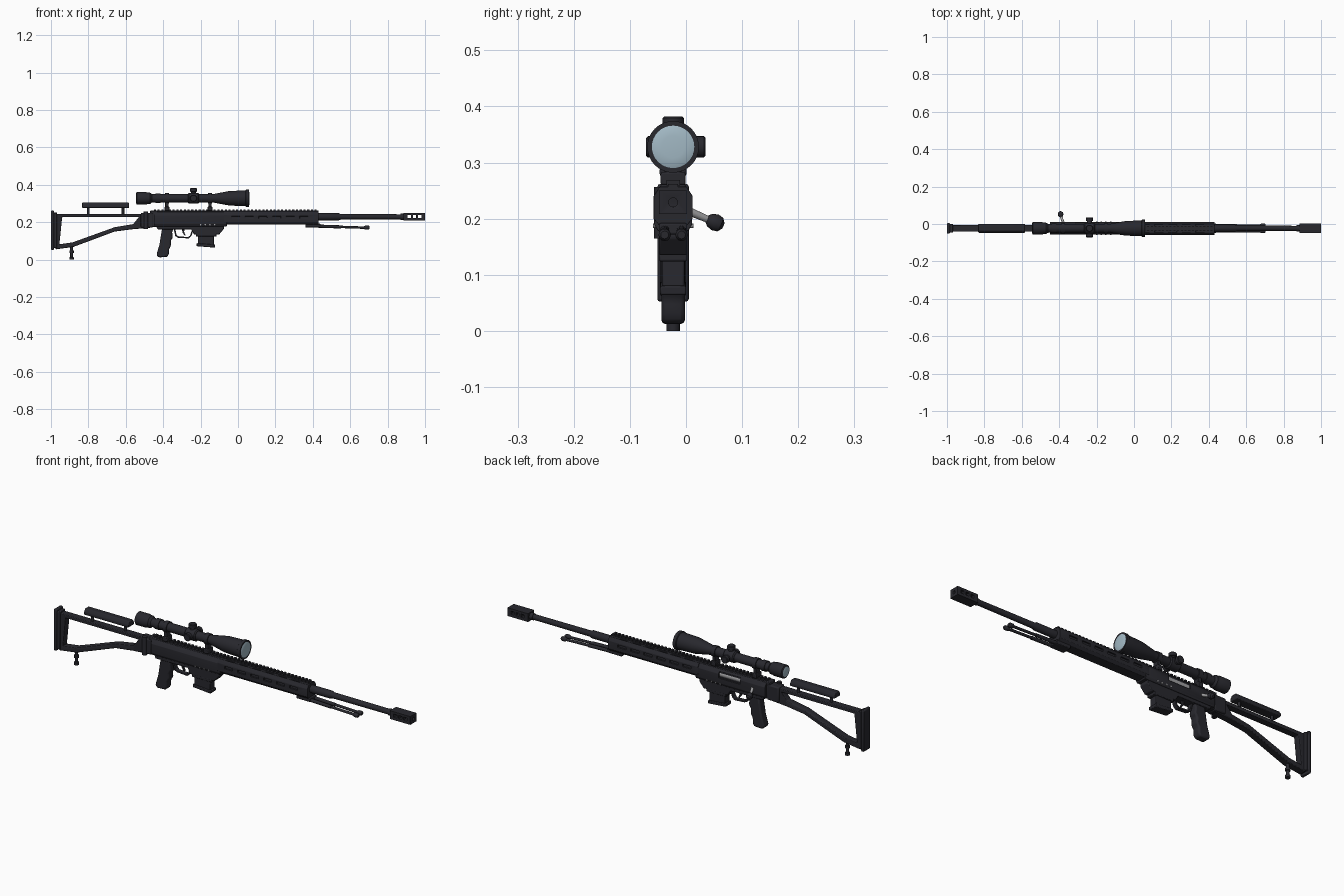
import bpy, bmesh, math
from mathutils import Vector, Matrix

if "Cube" in bpy.data.objects:
    bpy.data.objects.remove(bpy.data.objects["Cube"])

CY = -0.023  # centre plane of the rifle


def material(name, rgb, rough=0.6):
    m = bpy.data.materials.new(name)
    m.use_nodes = True
    m.diffuse_color = (*rgb, 1)
    b = m.node_tree.nodes["Principled BSDF"]
    b.inputs["Base Color"].default_value = (*rgb, 1)
    b.inputs["Roughness"].default_value = rough
    return m


BLACK = material("matte black", (0.021, 0.021, 0.027))
STEEL = material("bare steel", (0.36, 0.36, 0.37))
GLASS = material("lens blue", (0.36, 0.48, 0.55))


def finish(name, bm, mat=BLACK, bevel=0.0, smooth=True):
    bmesh.ops.recalc_face_normals(bm, faces=bm.faces)
    me = bpy.data.meshes.new(name)
    bm.to_mesh(me)
    bm.free()
    me.materials.append(mat)
    ob = bpy.data.objects.new(name, me)
    bpy.context.collection.objects.link(ob)
    if bevel:
        mod = ob.modifiers.new("edge", "BEVEL")
        mod.width, mod.segments, mod.limit_method = bevel, 2, "ANGLE"
    if smooth:
        bpy.ops.object.select_all(action="DESELECT")
        ob.select_set(True)
        bpy.context.view_layer.objects.active = ob
        bpy.ops.object.shade_smooth_by_angle(angle=math.radians(35))
    return ob


def add_box(bm, x0, x1, y0, y1, z0, z1):
    m = Matrix.Translation(((x0 + x1) / 2, (y0 + y1) / 2, (z0 + z1) / 2))
    bmesh.ops.create_cube(bm, size=1, matrix=m @ Matrix.Diagonal((x1 - x0, y1 - y0, z1 - z0, 1)))


def box(name, x0, x1, w, z0, z1, y=CY, mat=BLACK, bevel=0.003):
    bm = bmesh.new()
    add_box(bm, x0, x1, y - w / 2, y + w / 2, z0, z1)
    return finish(name, bm, mat, bevel)


def prism(name, pts, w, axis="y", start=0, bevel=0.003, y=CY):
    """Extrude an (x, z) outline across y, or a (y, z) outline along x."""
    bm = bmesh.new()
    if axis == "y":
        vs = [bm.verts.new((a, y - w / 2, b)) for a, b in pts]
        d = (0, w, 0)
    else:
        vs = [bm.verts.new((start, y + a, b)) for a, b in pts]
        d = (w, 0, 0)
    f = bm.faces.new(vs)
    r = bmesh.ops.extrude_face_region(bm, geom=[f])
    bmesh.ops.translate(bm, vec=d, verts=[v for v in r["geom"] if isinstance(v, bmesh.types.BMVert)])
    return finish(name, bm, BLACK, bevel)


def lathe(name, prof, origin, direction=(1, 0, 0), mat=BLACK, n=24):
    """Revolve (distance, radius) pairs about a line."""
    bm = bmesh.new()
    rot = Vector((0, 0, 1)).rotation_difference(Vector(direction)).to_matrix()
    rings = []
    for t, r in prof:
        rings.append([bm.verts.new(Vector(origin) + rot @ Vector(
            (r * math.cos(i * math.tau / n), r * math.sin(i * math.tau / n), t))) for i in range(n)])
    for a, b in zip(rings, rings[1:]):
        for i in range(n):
            bm.faces.new((a[i], a[(i + 1) % n], b[(i + 1) % n], b[i]))
    bm.faces.new(rings[0])
    bm.faces.new(rings[-1])
    return finish(name, bm, mat)


def rod(name, a, b, r, mat=BLACK, r2=None, n=16):
    d = Vector(b) - Vector(a)
    return lathe(name, [(0, r), (d.length, r2 or r)], a, d, mat, n)


def cut(ob, cutter):
    """Subtract the cutter ahead of the edge bevel, then discard it."""
    cutter.hide_render = True
    mod = ob.modifiers.new("cut", "BOOLEAN")
    mod.object, mod.operation, mod.solver = cutter, "DIFFERENCE", "EXACT"
    bpy.context.view_layer.objects.active = ob
    bpy.ops.object.modifier_move_to_index(modifier="cut", index=0)
    bpy.ops.object.modifier_apply(modifier="cut")
    bpy.data.objects.remove(cutter)


# Skeleton stock
stock = prism("stock_frame", [(-0.975, 0.245), (-0.5, 0.245), (-0.47, 0.17), (-0.56, 0.163), (-0.66, 0.15),
                              (-0.88, 0.068), (-0.975, 0.055)], 0.036)
cut(stock, prism("stock_opening", [(-0.94, 0.228), (-0.53, 0.228), (-0.56, 0.19), (-0.66, 0.173),
                                   (-0.885, 0.092), (-0.955, 0.082)], 0.2, bevel=0))
box("butt_pad", -1.0, -0.984, 0.056, 0.052, 0.262, bevel=0.005)
box("butt_plate", -0.986, -0.968, 0.046, 0.062, 0.252)

# Rear monopod
lathe("monopod", [(0, 0.012), (0.012, 0.012), (0.014, 0.007), (0.035, 0.007), (0.036, 0.012),
                  (0.048, 0.012), (0.05, 0.008), (0.075, 0.008)], (-0.89, CY, 0), (0, 0, 1), n=16)

# Cheek rest on two posts
prism("cheek_rest", [(-0.024, 0.276), (0.024, 0.276), (0.024, 0.29), (0.014, 0.305), (-0.014, 0.305),
                     (-0.024, 0.29)], 0.25, "x", -0.833, 0.004)
for i, x in enumerate((-0.8, -0.615)):
    rod(f"cheek_post_{i + 1}", (x, CY, 0.235), (x, CY, 0.28), 0.007)

# Folding hinge
box("hinge_block", -0.52, -0.455, 0.05, 0.172, 0.25, bevel=0.006)
rod("hinge_pin", (-0.492, CY - 0.022, 0.165), (-0.492, CY - 0.022, 0.256), 0.012)
box("rear_tang", -0.47, -0.43, 0.044, 0.175, 0.262)

# Receiver with ejection port
receiver = prism("receiver", [(-0.027, 0.178), (0.027, 0.178), (0.034, 0.19), (0.034, 0.236), (0.02, 0.256),
                              (-0.02, 0.256), (-0.034, 0.236), (-0.034, 0.19)], 0.39, "x", -0.45, 0.002)
cut(receiver, box("port_cutter", -0.31, -0.19, 0.04, 0.215, 0.246, y=0.022, bevel=0))
rod("bolt_body", (-0.32, CY + 0.012, 0.23), (-0.18, CY + 0.012, 0.23), 0.0155, STEEL)
prism("lower_receiver", [(-0.44, 0.185), (-0.075, 0.185), (-0.075, 0.165), (-0.1, 0.135), (-0.235, 0.135),
                         (-0.25, 0.162), (-0.43, 0.162)], 0.05)

# Bolt handle
rod("bolt_handle", (-0.372, -0.01, 0.22), (-0.392, 0.045, 0.196), 0.008, STEEL, 0.006)
lathe("bolt_knob", [(0, 0.006), (0.006, 0.012), (0.016, 0.0155), (0.026, 0.0135), (0.032, 0.006)],
      (-0.39, 0.037, 0.2), (-0.15, 0.9, -0.4), n=16)

# Small pins on both sides of the lower receiver
for i, x in enumerate((-0.2, -0.175, -0.15, -0.125)):
    rod(f"receiver_pin_{i + 1}", (x, CY - 0.036, 0.187), (x, CY + 0.036, 0.187), 0.004, STEEL, n=8)

# Pistol grip with finger swells
prism("pistol_grip", [(-0.405, 0.17), (-0.345, 0.17), (-0.352, 0.145), (-0.348, 0.12), (-0.36, 0.1),
                      (-0.358, 0.075), (-0.37, 0.055), (-0.37, 0.03), (-0.378, 0.014), (-0.425, 0.012),
                      (-0.436, 0.026), (-0.42, 0.08), (-0.412, 0.13)], 0.042, bevel=0.007)

# Trigger and guard
guard = prism("trigger_guard", [(-0.345, 0.168), (-0.235, 0.168), (-0.25, 0.125), (-0.262, 0.113),
                                (-0.32, 0.117), (-0.335, 0.125)], 0.022, bevel=0.001)
cut(guard, prism("guard_opening", [(-0.335, 0.162), (-0.245, 0.162), (-0.257, 0.128), (-0.266, 0.121),
                                   (-0.318, 0.124), (-0.328, 0.131)], 0.1, bevel=0))
prism("trigger", [(-0.3, 0.166), (-0.286, 0.166), (-0.288, 0.148), (-0.28, 0.13), (-0.286, 0.129),
                  (-0.297, 0.145)], 0.01, bevel=0.001)

# Magazine
prism("magazine", [(-0.215, 0.15), (-0.13, 0.15), (-0.128, 0.078), (-0.215, 0.086)], 0.04)
prism("magazine_floor", [(-0.222, 0.088), (-0.122, 0.08), (-0.123, 0.064), (-0.222, 0.072)], 0.046)
box("magazine_lip", -0.225, -0.115, 0.05, 0.124, 0.14)

# Handguard with long vent slots on the sides and top
hand = prism("handguard", [(-0.024, 0.187), (0.024, 0.187), (0.035, 0.2), (0.035, 0.24), (0.024, 0.257),
                           (-0.024, 0.257), (-0.035, 0.24), (-0.035, 0.2)], 0.505, "x", -0.075, 0.002)
bm = bmesh.new()
for i in range(6):
    x = -0.035 + i * 0.073
    for side in (-1, 1):
        y = CY + side * 0.035
        add_box(bm, x, x + 0.045, y - 0.007, y + 0.007, 0.219, 0.232)
        y = CY + side * 0.018
        add_box(bm, x, x + 0.045, y - 0.004, y + 0.004, 0.249, 0.27)
cut(hand, finish("slot_cutters", bm))

# Toothed top rail
bm = bmesh.new()
add_box(bm, -0.45, 0.43, CY - 0.009, CY + 0.009, 0.25, 0.262)
for i in range(44):
    x = -0.45 + i * 0.02
    add_box(bm, x, x + 0.011, CY - 0.012, CY + 0.012, 0.259, 0.269)
finish("top_rail", bm, smooth=False)

# Barrel and muzzle brake with through ports
lathe("barrel", [(0, 0.019), (0.14, 0.019), (0.15, 0.0145), (0.49, 0.0135)], (0.4, CY, 0.229))
brake = box("muzzle_brake", 0.885, 1.0, 0.05, 0.208, 0.25, bevel=0.003)
bm = bmesh.new()
for x in (0.907, 0.935, 0.963):
    add_box(bm, x, x + 0.018, -0.2, 0.2, 0.222, 0.238)
cut(brake, finish("port_cutters", bm))
cut(brake, rod("bore_cutter", (0.95, CY, 0.229), (1.1, CY, 0.229), 0.008))
lathe("brake_collar", [(0, 0.0165), (0.02, 0.0165)], (0.868, CY, 0.229))

# Folded bipod
box("bipod_mount", 0.36, 0.44, 0.05, 0.172, 0.192)
for name, s in (("right", -1), ("left", 1)):
    y = CY + s * 0.015
    a, b = Vector((0.37, y, 0.181)), Vector((0.7, y, 0.17))
    rod(f"bipod_leg_{name}", a, b, 0.0065, n=12)
    rod(f"bipod_sleeve_{name}", a, a.lerp(b, 0.55), 0.0085, n=12)
    lathe(f"bipod_foot_{name}", [(0, 0.007), (0.008, 0.011), (0.024, 0.011), (0.03, 0.007)],
          (0.674, y, 0.171), n=12)

# Scope body, turrets and lenses
SZ = 0.328
lathe("scope_body", [(0, 0.027), (0.004, 0.033), (0.055, 0.033), (0.062, 0.03), (0.075, 0.03), (0.085, 0.022),
                     (0.41, 0.022), (0.43, 0.026), (0.5, 0.039), (0.585, 0.042), (0.588, 0.046),
                     (0.604, 0.046), (0.604, 0.042)], (-0.545, CY, SZ), n=32)
lathe("zoom_ring", [(0, 0.026), (0.025, 0.026)], (-0.44, CY, SZ))
lathe("turret_band", [(0, 0.024), (0.005, 0.029), (0.055, 0.029), (0.06, 0.024)], (-0.268, CY, SZ))
for name, d, h in (("top", (0, 0, 1), 0.054), ("left", (0, 1, 0), 0.058), ("right", (0, -1, 0), 0.048)):
    lathe(f"turret_{name}", [(0, 0.013), (h - 0.02, 0.013), (h - 0.018, 0.019), (h - 0.003, 0.019),
                             (h, 0.016)], (-0.238, CY, SZ), d, n=20)
lathe("front_lens", [(0, 0.0415), (0.003, 0.036), (0.005, 0.02)], (0.057, CY, SZ), mat=GLASS, n=32)
lathe("rear_lens", [(0, 0.026), (0.002, 0.022)], (-0.5445, CY, SZ), (-1, 0, 0), GLASS)

# Scope rings and bases
for name, x in (("rear", -0.38), ("front", -0.15)):
    lathe(f"scope_ring_{name}", [(0, 0.027), (0.022, 0.027)], (x - 0.011, CY, SZ))
    box(f"ring_stem_{name}", x - 0.009, x + 0.009, 0.03, 0.27, 0.312, bevel=0.002)
    box(f"ring_clamp_{name}", x - 0.013, x + 0.013, 0.044, 0.26, 0.283)
